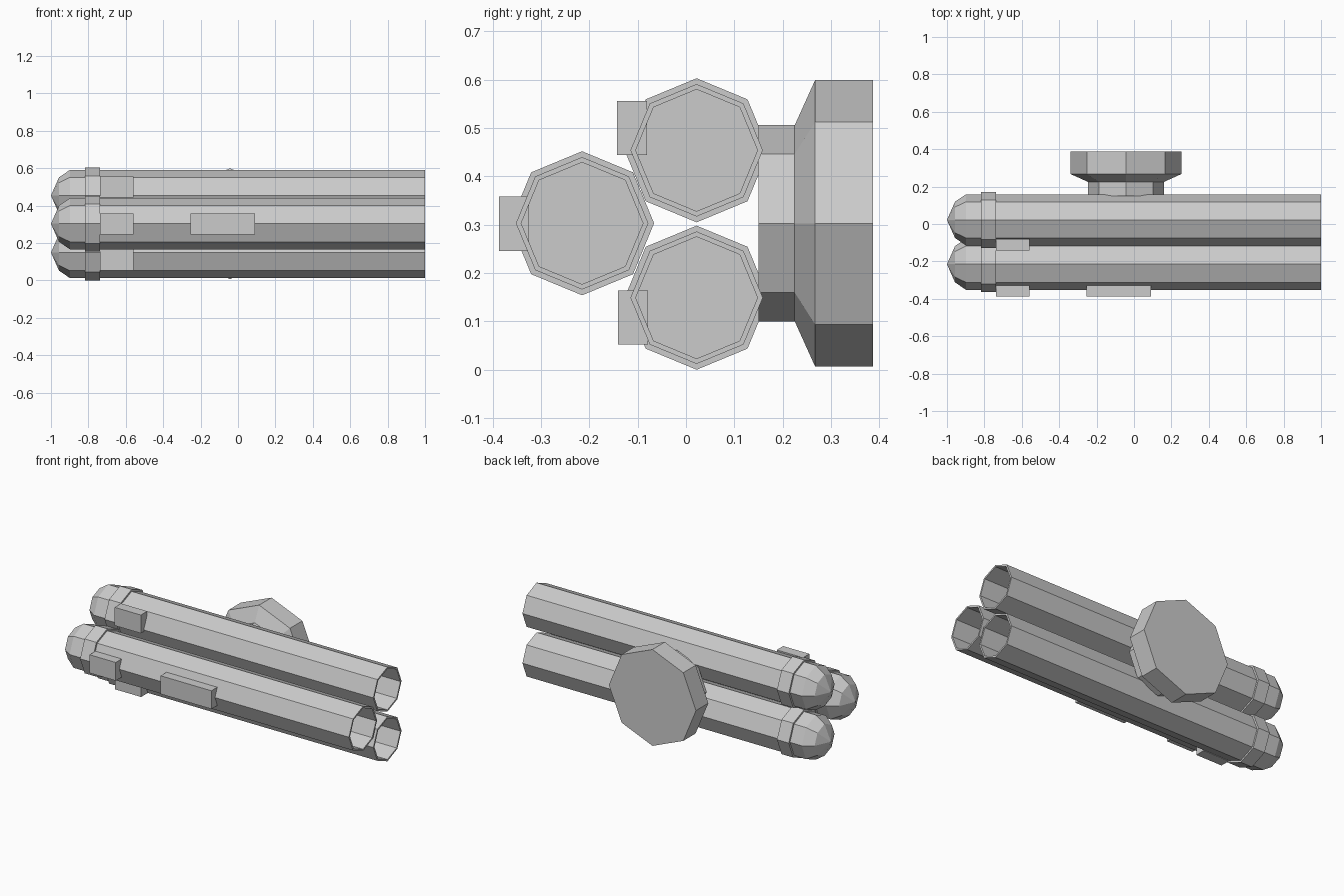
import bpy, bmesh
from math import sin, cos, pi

if "Cube" in bpy.data.objects:
    bpy.data.objects.remove(bpy.data.objects["Cube"])

SIDES = 8


def lathe(name, profile, axis, centre, closed=False):
    """Spin (distance along axis, radius) points into an eight-sided solid."""
    bm = bmesh.new()
    rings = []
    for d, r in profile:
        ring = []
        for i in range(1 if r == 0 else SIDES):
            a = 2 * pi * i / SIDES
            u, v = r * cos(a), r * sin(a)
            p = (d, u, v) if axis == 'X' else (u, d, v)
            ring.append(bm.verts.new([p[k] + centre[k] for k in range(3)]))
        rings.append(ring)
    pairs = list(zip(rings, rings[1:]))
    if closed:
        pairs.append((rings[-1], rings[0]))
    for a, b in pairs:
        for i in range(SIDES):
            j = (i + 1) % SIDES
            if len(a) == 1:
                bm.faces.new((a[0], b[i], b[j]))
            elif len(b) == 1:
                bm.faces.new((a[i], a[j], b[0]))
            else:
                bm.faces.new((a[i], a[j], b[j], b[i]))
    # flat end caps
    if not closed:
        for ring in (rings[0], rings[-1]):
            if len(ring) > 1:
                bm.faces.new(ring)
    finish(name, bm)


def box(name, lo, hi):
    bm = bmesh.new()
    bmesh.ops.create_cube(bm, size=1)
    for v in bm.verts:
        v.co = [(lo[k] + hi[k]) / 2 + v.co[k] * (hi[k] - lo[k]) for k in range(3)]
    finish(name, bm)


def finish(name, bm):
    bmesh.ops.recalc_face_normals(bm, faces=bm.faces)
    me = bpy.data.meshes.new(name)
    bm.to_mesh(me)
    bm.free()
    bpy.context.collection.objects.link(bpy.data.objects.new(name, me))


# domed rear, outer wall, open muzzle, inner wall; flat floor inside
TUBE = [(-1, 0), (-.957, .097), (-.898, .137), (1, .137), (1, .126), (-.74, .126)]
BAND = [(-.818, .131), (-.818, .149), (-.738, .149), (-.738, .131)]

# three tubes, each with a collar band and a small side block
for label, y, z, by, bz in (("upper", .022, .454, -.143, .500),
                            ("middle", -.215, .303, -.387, .302),
                            ("lower", .022, .149, -.141, .108)):
    lathe(label + "_tube", TUBE, 'X', (0, y, z))
    lathe(label + "_collar", BAND, 'X', (0, y, z), closed=True)
    box(label + "_block", (-.738, by, bz - .056), (-.56, by + .062, bz + .056))

# longer block on the middle tube
box("long_block", (-.255, -.387, .246), (.09, -.325, .358))

# mounting pedestal: neck, flare and wide flange
lathe("mount", [(.15, .203), (.225, .203), (.267, .296), (.387, .296)],
      'Y', (-.043, 0, .303))
